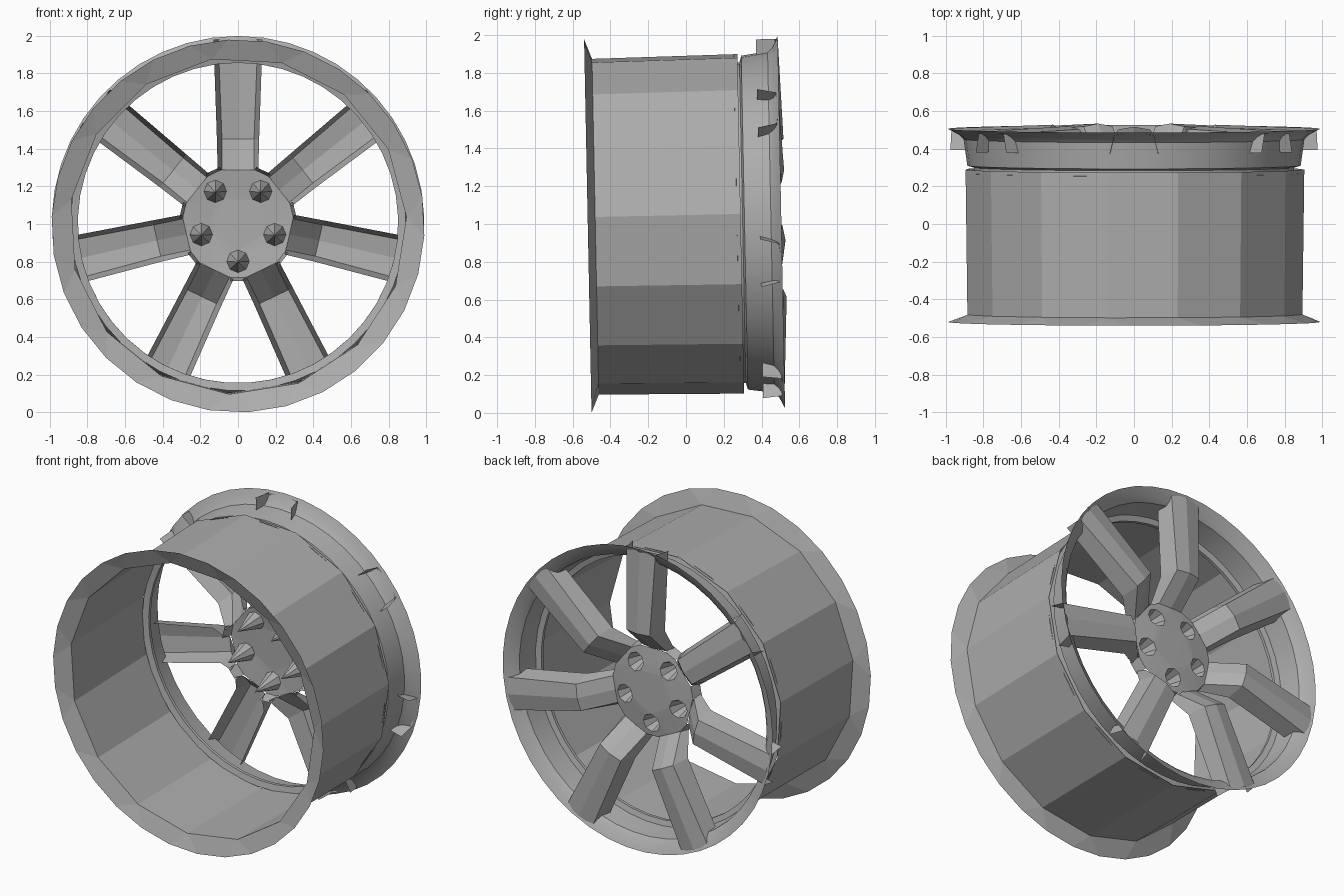
import bpy
import bmesh
import math
from mathutils import Matrix, Vector

if "Cube" in bpy.data.objects:
    bpy.data.objects.remove(bpy.data.objects["Cube"], do_unlink=True)

metal = bpy.data.materials.new("grey_metal")
metal.use_nodes = True
grey = (0.42, 0.42, 0.42, 1)
metal.diffuse_color = grey
metal.node_tree.nodes["Principled BSDF"].inputs["Base Color"].default_value = grey

# The wheel leans back slightly about its centre
LEAN = Matrix.Translation((0, 0, 1)) @ Matrix.Rotation(0.02, 4, "X")
SPOKES = 7
HUB_R = 0.28


def polar(r, degrees, y):
    a = math.radians(degrees)
    return Vector((r * math.cos(a), y, r * math.sin(a)))


def finish(bm, name, smooth=False):
    bmesh.ops.transform(bm, matrix=LEAN, verts=bm.verts)
    mesh = bpy.data.meshes.new(name)
    bm.to_mesh(mesh)
    bm.free()
    mesh.materials.append(metal)
    obj = bpy.data.objects.new(name, mesh)
    bpy.context.collection.objects.link(obj)
    if smooth:
        bpy.ops.object.select_all(action="DESELECT")
        obj.select_set(True)
        bpy.context.view_layer.objects.active = obj
        bpy.ops.object.shade_smooth_by_angle(angle=math.radians(20))
    return obj


def ring(bm, r, y, sides, start):
    return [bm.verts.new(polar(r, start + 360 * i / sides, y)) for i in range(sides)]


def join_rings(bm, a, b):
    n = len(a)
    for i in range(n):
        j = (i + 1) % n
        bm.faces.new((a[i], a[j], b[j], b[i]))


# Coarse barrel with a finer flared flange at its inboard end
bm = bmesh.new()
inboard = ring(bm, 0.895, -0.48, 15, 3)
outboard = ring(bm, 0.905, 0.29, 15, 3)
join_rings(bm, inboard, outboard)
flange = ring(bm, 0.99, -0.52, 30, -3)
for i in range(15):
    j = (i + 1) % 15
    bm.faces.new((inboard[i], flange[2 * i], flange[2 * i + 1]))
    bm.faces.new((inboard[i], flange[2 * i + 1], flange[2 * j], inboard[j]))
finish(bm, "barrel")

# Outboard rim: inner ledge, dish and flared lip
bm = bmesh.new()
profile = [(0.89, 0.27), (0.85, 0.28), (0.85, 0.30), (0.885, 0.31),
           (0.905, 0.45), (0.93, 0.475), (0.988, 0.505)]
rings = [ring(bm, r, y, 45, 2) for r, y in profile]
for a, b in zip(rings, rings[1:]):
    join_rings(bm, a, b)
finish(bm, "outer_rim", smooth=True)

# Spokes: stations of radius, crown y, crown half width, foot half width, foot y
stations = [(HUB_R, 0.35, 0.085, 0.108, 0.28), (0.44, 0.525, 0.085, 0.112, 0.39),
            (0.97, 0.505, 0.105, 0.13, 0.39)]
for k in range(SPOKES):
    bm = bmesh.new()
    turn = Matrix.Rotation(-2 * math.pi * k / SPOKES, 4, "Y")
    rows = []
    for r, y, crown, foot, foot_y in stations:
        section = [(-foot, foot_y), (-crown, y - 0.015), (0, y), (crown, y - 0.015), (foot, foot_y)]
        rows.append([bm.verts.new(turn @ Vector((x, h, r))) for x, h in section])
    for a, b in zip(rows, rows[1:]):
        for i in range(4):
            bm.faces.new((a[i], a[i + 1], b[i + 1], b[i]))
    finish(bm, "spoke_%d" % (k + 1))

# Hub plate pierced by five bolt holes
bm = bmesh.new()
edges = []


def closed_loop(verts):
    for i, v in enumerate(verts):
        edges.append(bm.edges.new((v, verts[(i + 1) % len(verts)])))


rim_verts = []
for k in range(SPOKES):
    middle = 90 + 360 * k / SPOKES
    for side in (-1, 0, 1):
        r = HUB_R if side == 0 else math.hypot(HUB_R, 0.09)
        rim_verts.append(bm.verts.new(polar(r, middle + side * 18, 0)))
closed_loop(rim_verts)
bolt_centres = [polar(0.205, -90 + 72 * k, 0) for k in range(5)]
holes = []
for c in bolt_centres:
    hole = [bm.verts.new(c + polar(0.06, 45 * i, 0)) for i in range(8)]
    closed_loop(hole)
    holes.append(hole)
bmesh.ops.triangle_fill(bm, use_beauty=True, use_dissolve=False, edges=edges, normal=(0, 1, 0))
# Remove any fill across the holes
covers = [f for f in bm.faces
          if any((f.calc_center_median() - c).length < 0.05 for c in bolt_centres)
          and any(all(v in hole for v in f.verts) for hole in holes)]
bmesh.ops.delete(bm, geom=covers, context="FACES_ONLY")
for v in bm.verts:
    v.co.y = 0.385 - 0.13 * math.hypot(v.co.x, v.co.z)

# Pointed bolt sockets behind the holes
for c, hole in zip(bolt_centres, holes):
    tip = bm.verts.new(c + Vector((0, 0.17, 0)))
    for i in range(8):
        bm.faces.new((hole[i], hole[(i + 1) % 8], tip))

# Short webs filling the notches between neighbouring spokes
for k in range(SPOKES):
    a, b = rim_verts[3 * k + 2], rim_verts[(3 * k + 3) % len(rim_verts)]
    low = [bm.verts.new(v.co * 1.06 - Vector((0, 0.09, 0))) for v in (a, b)]
    bm.faces.new((a, b, low[1], low[0]))
finish(bm, "hub")
